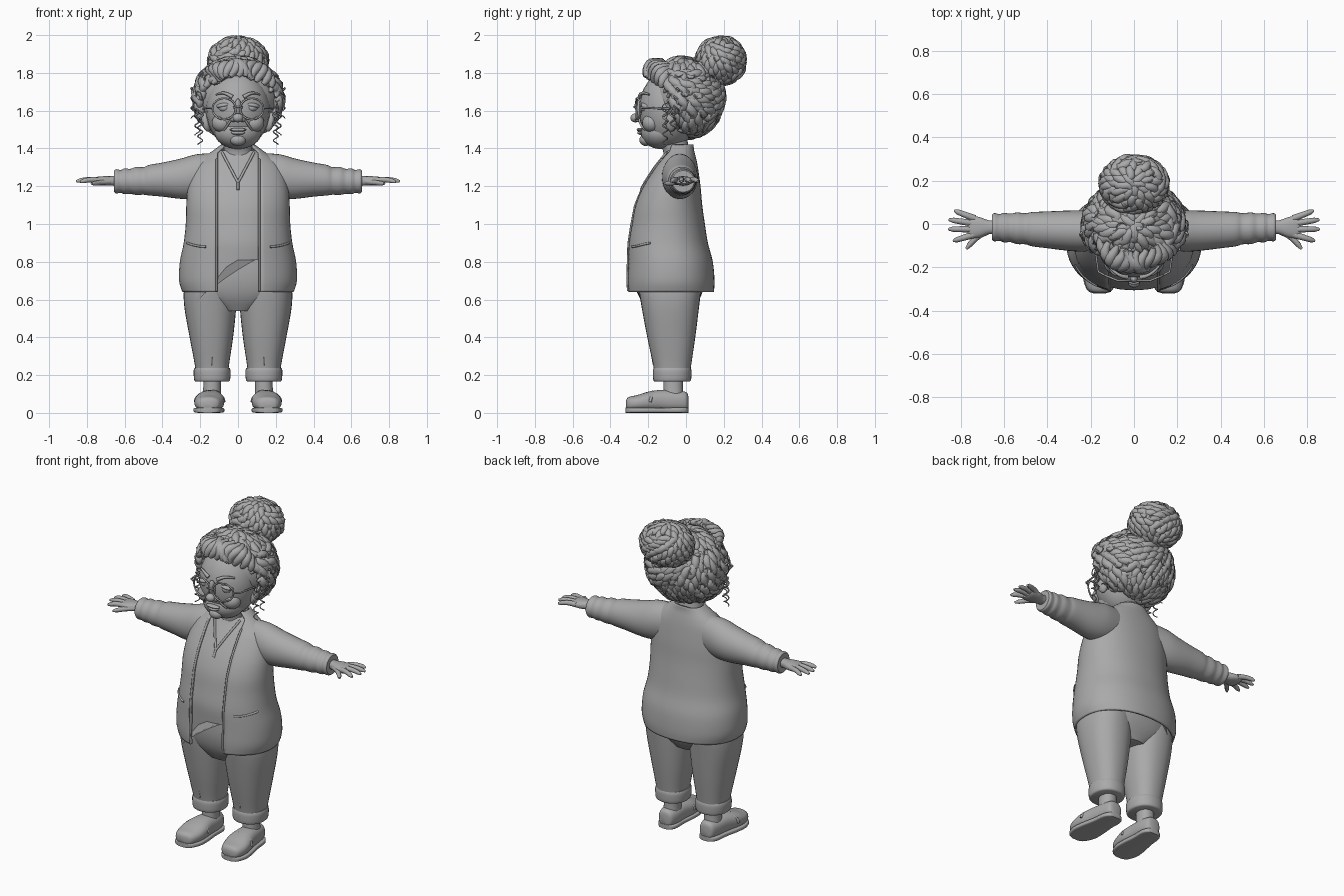
import bpy, bmesh, random
from math import sin, cos, pi, acos, sqrt
from mathutils import Vector

random.seed(4)
if "Cube" in bpy.data.objects:
    bpy.data.objects.remove(bpy.data.objects["Cube"])

grey = bpy.data.materials.new("plain grey")
grey.use_nodes = True
COLOR = (0.4, 0.4, 0.4, 1)
grey.diffuse_color = COLOR
grey.node_tree.nodes["Principled BSDF"].inputs["Base Color"].default_value = COLOR
meshes = []


def add(name, data):
    ob = bpy.data.objects.new(name, data)
    bpy.context.scene.collection.objects.link(ob)
    data.materials.append(grey)
    if ob.type == 'MESH':
        meshes.append(ob)
    return ob


def spline(a, b, c, d, f):
    return tuple(q + f / 2 * (r - p + f * (2 * p - 5 * q + 4 * r - s + f * (3 * (q - r) + s - p)))
                 for p, q, r, s in zip(a, b, c, d))


def power(v, p):
    return abs(v) ** (2 / p) * (1 if v > 0 else -1)


def loft(name, rings, axis='z', p=2.2, gap=0, seg=32, steps=4, shape=None):
    """Skin superellipse rings (position, centre u, centre v, radius u, radius v)."""
    ext = [rings[0]] + rings + [rings[-1]]
    fine = [spline(*ext[i:i + 4], k / steps) for i in range(len(rings) - 1) for k in range(steps)]
    fine.append(rings[-1])
    bm = bmesh.new()
    rows = []
    for t, cu, cv, ru, rv in fine:
        a0, span, count = 0, 2 * pi, seg
        if gap:
            a = acos(min(gap / ru, 0.8) ** (p / 2))
            a0, span, count = -a, pi + 2 * a, seg + 1
        row = []
        for j in range(count):
            a = a0 + span * j / seg
            u, v = cu + ru * power(cos(a), p), cv + rv * power(sin(a), p)
            co = Vector({'z': (u, v, t), 'x': (t, u, v), 'y': (u, t, v)}[axis])
            row.append(bm.verts.new(shape(co) if shape else co))
        rows.append(row)
    for r, q in zip(rows, rows[1:]):
        for j in range(seg):
            k = (j + 1) % len(r)
            bm.faces.new((r[j], r[k], q[k], q[j]))
    if not gap:
        bm.faces.new(rows[0])
        bm.faces.new(rows[-1])
        bmesh.ops.recalc_face_normals(bm, faces=bm.faces)
    me = bpy.data.meshes.new(name)
    bm.to_mesh(me)
    bm.free()
    return add(name, me)


def blob(name, loc, size, rot=(0, 0, 0)):
    bm = bmesh.new()
    bmesh.ops.create_uvsphere(bm, u_segments=24, v_segments=16, radius=1)
    me = bpy.data.meshes.new(name)
    bm.to_mesh(me)
    bm.free()
    ob = add(name, me)
    ob.location, ob.scale, ob.rotation_euler = loc, size, rot
    return ob


def tubes(name, paths, depth, taper=None, closed=False, res=2):
    cu = bpy.data.curves.new(name, 'CURVE')
    cu.dimensions, cu.bevel_depth, cu.bevel_resolution = '3D', depth, res
    cu.use_fill_caps = True
    for path in paths:
        sp = cu.splines.new('POLY')
        sp.points.add(len(path) - 1)
        sp.use_cyclic_u, sp.use_smooth = closed, True
        for i, (pt, co) in enumerate(zip(sp.points, path)):
            pt.co = (*co, 1)
            pt.radius = taper(i / (len(path) - 1)) if taper else 1
    return add(name, cu)


# Jacket, open at the front
body = [(.64, 0, -.085, .295, .233), (.70, 0, -.085, .312, .236), (.8, 0, -.088, .308, .23),
        (.9, 0, -.1, .288, .216), (1.0, 0, -.1, .277, .2), (1.1, 0, -.097, .274, .183),
        (1.2, 0, -.08, .265, .157), (1.3, 0, -.055, .235, .118), (1.35, 0, -.042, .185, .095),
        (1.39, 0, -.035, .13, .078), (1.42, 0, -.03, .09, .07)]
jacket = loft("jacket", body, gap=.11, seg=48)
thick = jacket.modifiers.new("thickness", 'SOLIDIFY')
thick.thickness, thick.offset = .014, -1


def front(x, z, out=0.0):
    """Point on the front of the torso, pushed forward by out."""
    for lo, hi in zip(body, body[1:]):
        if lo[0] <= z <= hi[0]:
            f = (z - lo[0]) / (hi[0] - lo[0])
            _, _, cy, rx, ry = [m + (n - m) * f for m, n in zip(lo, hi)]
            return Vector((x, cy - ry * max(0, 1 - abs(x / rx) ** 2.2) ** (1 / 2.2) - out, z))


# Shirt with a slanting hem, neckline and folded collar
def hem(co):
    if co.z < .83 and co.x < -.03:
        co.z += (co.x + .03) * 1.2
    return co


loft("shirt", [(.81, 0, -.09, .27, .212)] + [(z, x, y, a - .02, b - .01) for z, x, y, a, b in body[3:-1]],
     shape=hem)
neckline = [[front(s * .085 * k / 8, 1.22 + .16 * k / 8, -.006) for k in range(9)] for s in (-1, 1)]
neckline.append([front(0, 1.22 - .02 * k, -.008) for k in range(3)])
tubes("shirt_neckline", neckline, .007)

# Trousers
loft("trouser_seat", [(.54, 0, -.085, .1, .12), (.62, 0, -.085, .25, .165), (.72, 0, -.085, .275, .185),
                      (.86, 0, -.085, .26, .18)], p=2.4)
for s, side in ((1, "left"), (-1, "right")):
    loft(side + "_trouser_leg", [(.19, s * .137, -.073, .085, .092), (.25, s * .138, -.073, .09, .1),
                                 (.4, s * .141, -.078, .115, .127), (.56, s * .147, -.083, .137, .152),
                                 (.66, s * .15, -.085, .135, .165), (.75, s * .14, -.085, .12, .165)], p=2.3)
    loft(side + "_trouser_cuff", [(.165, s * .137, -.073, .086, .09), (.175, s * .137, -.073, .095, .1),
                                  (.22, s * .137, -.073, .098, .102), (.238, s * .137, -.073, .093, .098)])
    tubes(side + "_trouser_seam", [[(s * (.137 + .01 * k / 6), -.172 - .062 * k / 6, .25 + .34 * k / 6)
                                    for k in range(7)]], .003)
    # Ankle, shoe, sole and strap
    loft(side + "_ankle", [(.05, s * .14, -.065, .052, .055), (.12, s * .138, -.068, .047, .052),
                           (.19, s * .135, -.068, .046, .052)])
    loft(side + "_shoe", [(-.318, s * .158, .045, .025, .02), (-.305, s * .157, .048, .055, .035),
                          (-.26, s * .155, .052, .074, .042), (-.2, s * .15, .06, .078, .052),
                          (-.13, s * .145, .064, .066, .058), (-.05, s * .14, .062, .058, .056),
                          (0, s * .14, .06, .045, .05), (.012, s * .14, .055, .025, .035)], axis='y', p=2.4)
    loft(side + "_shoe_sole", [(y, s * (.14 - y * .06), .014, r, .014) for y, r in
                               ((-.32, .03), (-.305, .058), (-.25, .08), (-.18, .078), (-.1, .066),
                                (-.03, .062), (.005, .045), (.014, .02))], axis='y', p=5)
    tubes(side + "_shoe_strap", [[(s * .15 + .076 * cos(a), -.19 + .012 * sin(a), .058 + .052 * sin(a))
                                  for a in [pi * k / 12 for k in range(13)]]], .008)

    # Sleeve with creases and a turned cuff
    arm = [(.12, -.035, 1.265, .08, .11), (.22, -.033, 1.252, .094, .117), (.3, -.031, 1.24, .093, .107),
           (.4, -.027, 1.235, .085, .09), (.47, -.024, 1.232, .079, .081), (.5, -.022, 1.228, .072, .073),
           (.54, -.02, 1.228, .073, .074), (.57, -.018, 1.226, .066, .066), (.6, -.017, 1.226, .068, .068),
           (.62, -.016, 1.225, .062, .061), (.645, -.015, 1.226, .065, .064), (.656, -.015, 1.226, .058, .057)]
    loft(side + "_sleeve", [(s * t, *r) for t, *r in arm], axis='x', p=2)
    # Hand: wrist, palm and tapered fingers
    loft(side + "_palm", [(s * t, y, 1.228, w, h) for t, y, w, h in
                          ((.62, -.015, .03, .028), (.67, -.015, .032, .025), (.71, -.015, .046, .025),
                           (.75, -.015, .052, .021), (.768, -.015, .046, .014))], axis='x', p=2.3)
    fingers = []
    for y0, x1, y1, z1 in ((.025, .83, .062, 1.225), (.002, .855, .02, 1.225), (-.024, .857, -.024, 1.225),
                           (-.048, .835, -.078, 1.222)):
        fingers.append([(s * (.735 + (x1 - .735) * f), y0 + (y1 - y0) * f,
                         1.23 + (z1 - 1.23) * f + .008 * sin(pi * f)) for f in [k / 6 for k in range(7)]])
    fingers.append([(s * (.68 + .095 * f), -.035 - .08 * f + .012 * sin(pi * f), 1.225 - .012 * f)
                    for f in [k / 6 for k in range(7)]])
    tubes(side + "_fingers", fingers, .0155, lambda f: (1.05 - .3 * f) if f < .95 else .4, res=3)

    # Patch pocket edge and jacket front seam
    tubes(side + "_pocket_edge", [[front(s * (.17 + .1 * f), .88 + .02 * f * f, .002)
                                   for f in [k / 8 for k in range(9)]]], .006)
    tubes(side + "_jacket_edge", [[front(s * .112, .645 + .05 * k, .001) for k in range(15)]], .006)

# Head, jaw and neck
loft("neck", [(1.32, 0, -.045, .09, .075), (1.38, 0, -.05, .077, .07), (1.43, 0, -.065, .075, .075),
              (1.5, 0, -.08, .08, .08)])
blob("head", (0, -.09, 1.605), (.17, .16, .205))
blob("jaw", (0, -.135, 1.487), (.125, .105, .09))
blob("chin", (0, -.212, 1.445), (.042, .035, .032))
blob("nose_bridge", (0, -.244, 1.605), (.02, .024, .06), (.25, 0, 0))
blob("nose_tip", (0, -.268, 1.562), (.028, .026, .024))
blob("upper_lip", (0, -.243, 1.499), (.045, .018, .01))
blob("lower_lip", (0, -.24, 1.483), (.036, .018, .011))
tubes("smile_lines", [[(s * (.035 + .04 * f), -.247 + .035 * f * f, 1.555 - .06 * f)
                       for f in [k / 6 for k in range(7)]] for s in (-1, 1)], .006)
for s, side in ((1, "left"), (-1, "right")):
    blob(side + "_cheek", (s * .083, -.182, 1.535), (.056, .05, .05))
    blob(side + "_nostril", (s * .024, -.252, 1.555), (.016, .018, .015))
    blob(side + "_eye", (s * .07, -.205, 1.615), (.035, .035, .026))
    blob(side + "_upper_eyelid", (s * .07, -.205, 1.63), (.045, .037, .016), (0, s * .2, 0))
    blob(side + "_ear", (s * .168, -.075, 1.54), (.022, .034, .052), (0, s * .2, s * .3))
    tubes(side + "_eyebrow", [[(s * (.03 + .085 * f), -.245 + .05 * f * f, 1.672 + .022 * sin(pi * f * .8))
                               for f in [k / 8 for k in range(9)]]], .01, lambda f: 1.1 - .6 * f)
    # Spectacles
    tubes(side + "_lens_rim", [[(s * .073 + .062 * cos(a), -.262 + .025 * abs(cos(a)) * (cos(a) * s > 0),
                                 1.61 + .056 * sin(a)) for a in [2 * pi * k / 32 for k in range(32)]]],
          .005, closed=True)
    tubes(side + "_spectacle_arm", [[(s * .135, -.237, 1.615), (s * .165, -.22, 1.615), (s * .185, -.08, 1.61)]],
          .005)
tubes("spectacle_bridge", [[(.012 * k, -.275 + .0015 * k * k, 1.62 - .001 * k * k) for k in range(-2, 3)]], .005)


# Curly hair: overlapping wavy locks laid over ellipsoids
def on_ellipsoid(centre, size, d):
    d = d.normalized()
    return Vector(c + r * e for c, r, e in zip(centre, size, d))


def over_face(co):
    return (co.y < -.075 and abs(co.x) < .165 and co.z < 1.775 - abs(co.x) * .25) or \
           (co.z < 1.5 and co.y < -.04)


def curls(name, centre, size, count, length, depth, keep=lambda co: True):
    locks, strays = [], []
    for i in range(count):
        h = 1 - 2 * (i + .5) / count
        r, a = sqrt(1 - h * h), i * 2.39996
        d = Vector((r * cos(a), r * sin(a), h))
        t1 = d.orthogonal().normalized()
        t1.rotate(Vector((d * random.uniform(0, 2 * pi))).to_track_quat('Z', 'Y'))
        t1 = (t1 - d * t1.dot(d)).normalized()
        t2 = d.cross(t1)
        bend, lift = random.uniform(-.5, .5), random.uniform(.96, 1.03)
        path = [on_ellipsoid(centre, Vector(size) * lift,
                             d + t1 * length * f + t2 * (.1 * sin(f * 4) + bend * length * f * f))
                for f in [k / 5 - 1 for k in range(11)]]
        if all(keep(co) for co in path):
            locks.append(path)
        if i % 4 == 0 and keep(path[5]):
            strays.append([on_ellipsoid(centre, Vector(size) * (1.04 + .09 * sin(pi * k / 10)),
                                        d + (t1 * cos(k * .6) + t2 * sin(k * .6)) * .1) for k in range(11)])
    tubes(name + "_locks", locks, depth, lambda f: .25 + .85 * sin(pi * f))
    tubes(name + "_stray_curls", [p for p in strays if max(c.z for c in p) < 1.997], .0028, res=1)


blob("hair_base", (0, 0, 1.67), (.212, .188, .2))
curls("hair", (0, -.008, 1.668), (.222, .193, .199), 330, .3, .024, lambda co: not over_face(co))
blob("bun_base", (0, .185, 1.865), (.142, .118, .112))
curls("bun", (0, .185, 1.865), (.145, .12, .115), 150, .42, .02)

# Rolled curls along the hairline
fringe = []
for k in range(-7, 8):
    x = k * .023
    y, z = -.215 + x * x * 3.2, 1.792 - x * x * 2.2
    fringe.append([(x + .02 * sin(f * 5 + k), y + .09 * f * f, z + .085 * f - .01 * cos(f * 6))
                   for f in [n / 8 for n in range(9)]])
tubes("fringe_curls", fringe, .024, lambda f: .5 + .6 * sin(pi * f))

# Loose ringlets beside the ears and temples
ringlets = []
for s in (-1, 1):
    for x, y, top, bottom, turns in ((.2, -.11, 1.6, 1.42, 4), (.215, -.07, 1.62, 1.47, 3), (.235, -.05, 1.72, 1.56, 3)):
        ringlets.append([(s * (x + .013 * cos(turns * 2 * pi * f)), y + .013 * sin(turns * 2 * pi * f),
                          top + (bottom - top) * f) for f in [k / 40 for k in range(41)]])
tubes("ringlets", ringlets, .0055, lambda f: 1 - .5 * f, res=1)

# Smooth shading with crisp edges
for ob in meshes:
    ob.select_set(True)
bpy.context.view_layer.objects.active = meshes[0]
bpy.ops.object.shade_smooth_by_angle(angle=.7)
